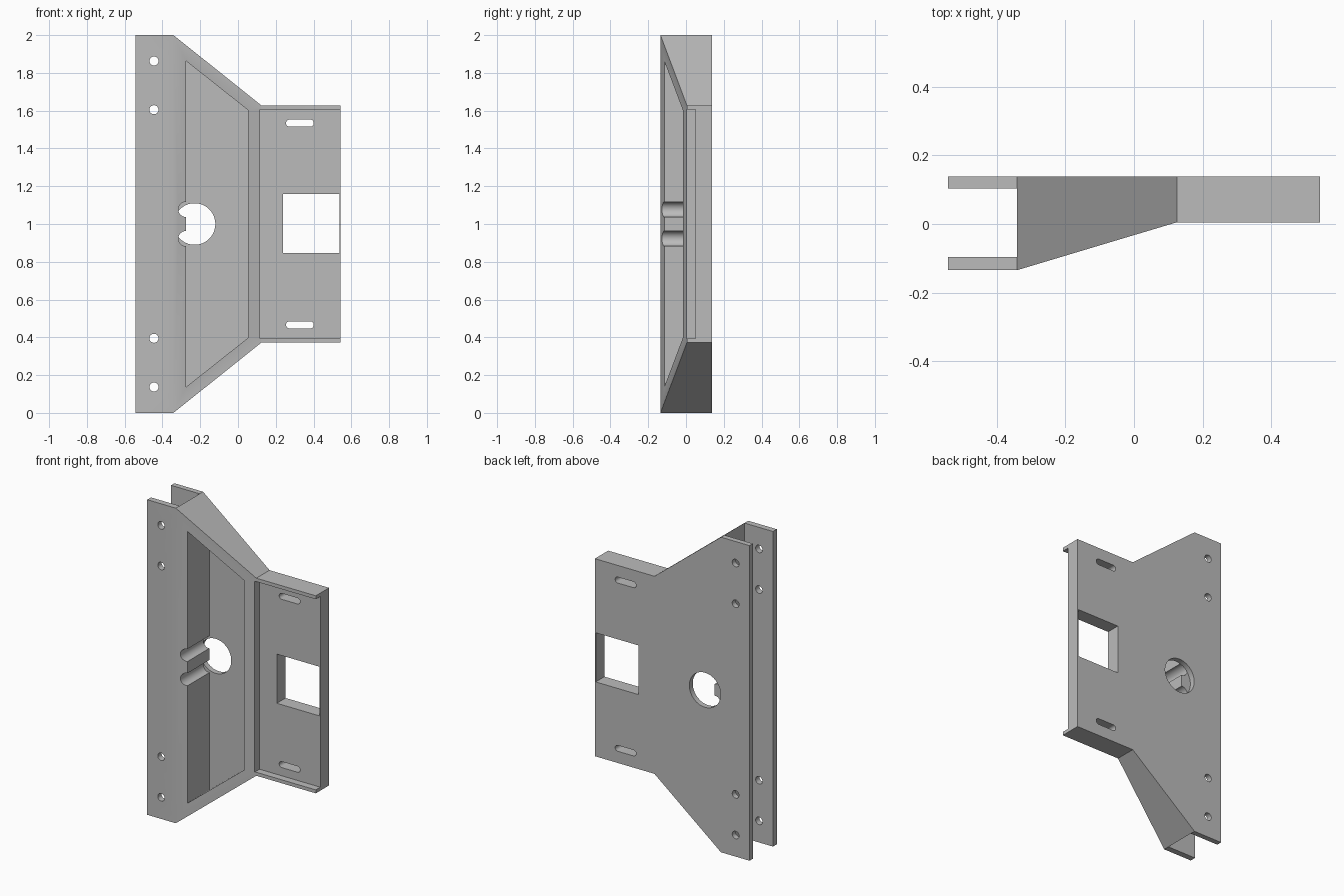
import bpy
import bmesh
import math

cube = bpy.data.objects.get("Cube")
if cube:
    bpy.data.objects.remove(cube, do_unlink=True)

grey = bpy.data.materials.new("plain_grey")
grey.use_nodes = True
grey.diffuse_color = (0.5, 0.5, 0.5, 1)
grey.node_tree.nodes["Principled BSDF"].inputs["Base Color"].default_value = (0.5, 0.5, 0.5, 1)

FRONT, BACK = -0.135, 0.138
FLOOR = 0.104      # inner side of the back plate
OUT = 0.3          # overshoot for through cuts


def prism(name, start, offset):
    """Extrude a closed loop of 3D points by an offset."""
    bm = bmesh.new()
    face = bm.faces.new([bm.verts.new(p) for p in start])
    grown = bmesh.ops.extrude_face_region(bm, geom=[face])["geom"]
    bmesh.ops.translate(bm, vec=offset,
                        verts=[v for v in grown if isinstance(v, bmesh.types.BMVert)])
    bmesh.ops.recalc_face_normals(bm, faces=bm.faces)
    mesh = bpy.data.meshes.new(name)
    bm.to_mesh(mesh)
    bm.free()
    mesh.materials.append(grey)
    obj = bpy.data.objects.new(name, mesh)
    bpy.context.collection.objects.link(obj)
    return obj


def along_y(name, outline, y0, y1):
    return prism(name, [(x, y0, z) for x, z in outline], (0, y1 - y0, 0))


def rect(x0, x1, z0, z1):
    return [(x0, z0), (x1, z0), (x1, z1), (x0, z1)]


def capsule(x0, x1, z, r, n=16):
    """Round-ended outline; a circle when x0 equals x1."""
    pts = []
    for i in range(2 * n):
        a = math.pi * (i + 0.5) / n - math.pi / 2
        pts.append(((x1 if i < n else x0) + r * math.cos(a), z + r * math.sin(a)))
    return pts


def mirrored(lower):
    """Complete an outline by reflecting it about mid height."""
    return lower + [(x, 2 - z) for x, z in reversed(lower)]


# Main plate outline, extruded through the full depth
bracket = along_y("bracket_body",
                  mirrored([(-0.543, 0), (-0.342, 0), (0.125, 0.373), (0.543, 0.373)]),
                  FRONT, BACK)


def cut(cutter):
    cutter.hide_render = True
    mod = bracket.modifiers.new("cut", "BOOLEAN")
    mod.operation = "DIFFERENCE"
    mod.solver = "EXACT"
    mod.object = cutter
    bpy.context.view_layer.objects.active = bracket
    bpy.ops.object.modifier_apply(modifier=mod.name)
    bpy.data.objects.remove(cutter, do_unlink=True)


# Sloping front and the lower step on the right
cut(prism("slope_cutter",
          [(-0.809, -0.275, -OUT), (0.125, 0.005, -OUT), (0.8, 0.005, -OUT), (0.8, -0.275, -OUT)],
          (0, 0, 2.6)))

# Open channel between the two flanges
cut(along_y("channel_cutter", rect(-0.8, -0.342, -OUT, 2 + OUT), -0.097, FLOOR))

# Deep pocket in the sloping part
cut(along_y("pocket_cutter", mirrored([(-0.274, 0.138), (0.054, 0.398)]), -OUT, FLOOR))

# Shallow tray, open at its outer edge
cut(along_y("tray_cutter", rect(0.116, 0.8, 0.395, 1.605), -OUT, 0.05))

# Square window
cut(along_y("window_cutter", rect(0.238, 0.537, 0.846, 1.158), -OUT, OUT))

# Cable hole in the back plate
cut(along_y("cable_hole_cutter", capsule(-0.23, -0.23, 1, 0.11, 24), FLOOR - 0.001, OUT))

# Paired grooves and slots, above and below mid height
for side in (-1, 1):
    cut(along_y("groove_cutter", capsule(-0.276, -0.276, 1 + side * 0.077, 0.04), -OUT, FLOOR))
    cut(along_y("slot_cutter", capsule(0.273, 0.382, 1 + side * 0.534, 0.019), -OUT, OUT))
    # Screw holes through both flanges
    for height in (0.605, 0.863):
        cut(along_y("screw_hole_cutter",
                    capsule(-0.445, -0.445, 1 + side * height, 0.024), -OUT, OUT))

bpy.ops.object.select_all(action="DESELECT")
bracket.select_set(True)
bpy.context.view_layer.objects.active = bracket
bpy.ops.object.shade_smooth_by_angle(angle=math.radians(25))
